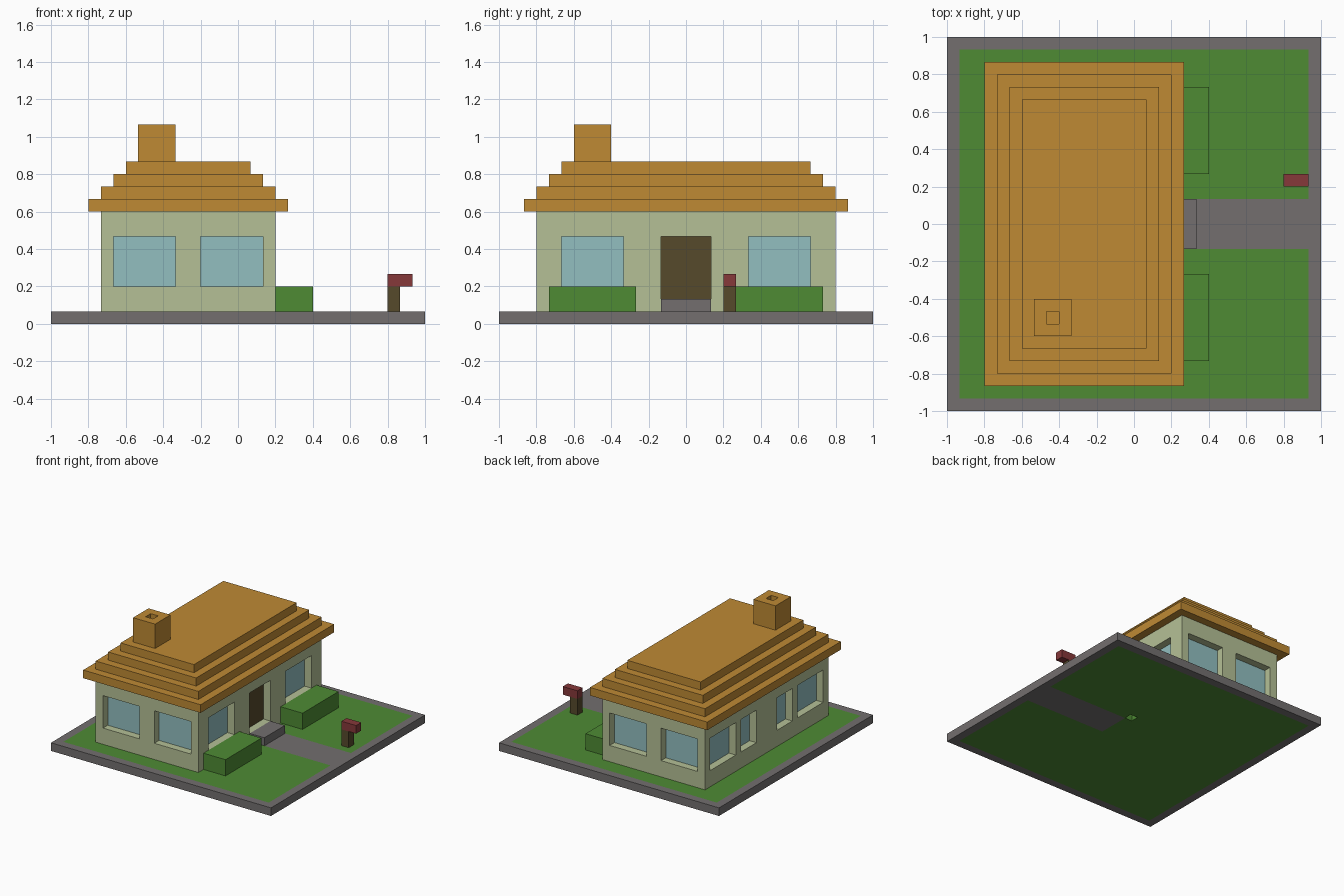
import bpy
import bmesh
from mathutils import Vector

U = 1 / 15  # one building block

old = bpy.data.objects.get("Cube")
if old:
    bpy.data.objects.remove(old, do_unlink=True)


def material(name, rgb):
    linear = [((c / 255 + 0.055) / 1.055) ** 2.4 for c in rgb] + [1]
    mat = bpy.data.materials.new(name)
    mat.use_nodes = True
    mat.diffuse_color = linear
    bsdf = mat.node_tree.nodes["Principled BSDF"]
    bsdf.inputs["Base Color"].default_value = linear
    bsdf.inputs["Roughness"].default_value = 0.9
    return mat


TAN = material("roof tan", (191, 138, 52))
SAGE = material("wall sage", (181, 192, 150))
GLASS = material("window blue", (146, 191, 192))
GREY = material("paving grey", (115, 111, 111))
GREEN = material("grass green", (78, 139, 52))
BROWN = material("wood brown", (86, 74, 43))
RED = material("mailbox red", (134, 56, 58))


def boxes(name, mat, *spans):
    """One object from boxes given as (x0, x1, y0, y1, z0, z1) in blocks."""
    bm = bmesh.new()
    for x0, x1, y0, y1, z0, z1 in spans:
        low, high = Vector((x0, y0, z0)) * U, Vector((x1, y1, z1)) * U
        for v in bmesh.ops.create_cube(bm, size=1)["verts"]:
            v.co = (low + high) / 2 + v.co * (high - low)
    mesh = bpy.data.meshes.new(name)
    bm.to_mesh(mesh)
    bm.free()
    mesh.materials.append(mat)
    obj = bpy.data.objects.new(name, mesh)
    bpy.context.collection.objects.link(obj)
    return obj


def carve(obj, mat, spans):
    """Cut the boxes out of an object, then drop the cutter."""
    cutter = boxes("cutter", mat, *spans)
    cutter.hide_render = True
    mod = obj.modifiers.new("carve", "BOOLEAN")
    mod.operation = "DIFFERENCE"
    mod.solver = "EXACT"
    mod.object = cutter
    bpy.context.view_layer.objects.active = obj
    bpy.ops.object.modifier_apply(modifier=mod.name)
    bpy.data.objects.remove(cutter, do_unlink=True)


# Ground: paved border and path, with lawn fitted flush between
boxes("border", GREY,
      (-15, 15, -15, -14, 0, 1), (-15, 15, 14, 15, 0, 1),
      (-15, -14, -14, 14, 0, 1), (14, 15, -14, 14, 0, 1))
boxes("path", GREY, (3, 14, -2, 2, 0, 1))
boxes("lawn", GREEN,
      (-14, 2, -14, 14, 0, 1),
      (2, 3, -14, 2, 0, 1), (2, 3, 3, 14, 0, 1),
      (3, 14, -14, -2, 0, 1), (3, 14, 2, 14, 0, 1))

# House walls
X0, X1, Y = -11, 3, 12
walls = boxes("walls", SAGE, (X0, X1, -Y, Y, 1, 9))


def opening(side, a, b, z0, z1, near, far):
    """Box in a wall, from depth near to depth far behind its face."""
    if side == "front":
        return (a, b, -Y + near, -Y + far, z0, z1)
    if side == "back":
        return (a, b, Y - far, Y - near, z0, z1)
    if side == "left":
        return (X1 - far, X1 - near, a, b, z0, z1)
    return (X0 + near, X0 + far, a, b, z0, z1)


windows = [(s, a, a + 5, 3, 7) for s in ("front", "back") for a in (-10, -3)]
for a, b, side in ((5, 10, "left"), (6, 11, "right"), (2, 5, "right")):
    windows += [(side, a, b, 3, 7), (side, -b, -a, 3, 7)]
door = ("left", -2, 2, 2, 7)

# Recesses, then thin panes and door at their backs
carve(walls, SAGE, [opening(*w, -0.5, 1) for w in windows + [door]])
boxes("window_panes", GLASS, *[opening(*w, 0.93, 1) for w in windows])
boxes("door", BROWN, opening(*door, 0.93, 1))
boxes("door_step", GREY, (3, 5, -2, 2, 1, 2))

# Stepped roof
for i in range(4):
    boxes(f"roof_tier_{i + 1}", TAN,
          (-12 + i, 4 - i, -13 + i, 13 - i, 9 + i, 10 + i))

# Chimney with flue
chimney = boxes("chimney", TAN, (-8, -5, -9, -6, 13, 16))
carve(chimney, TAN, [(-7, -6, -8, -7, 13.02, 17)])

# Garden
boxes("hedge_front", GREEN, (3, 6, -11, -4, 1, 3))
boxes("hedge_back", GREEN, (3, 6, 4, 11, 1, 3))
boxes("mailbox_post", BROWN, (12, 13, 3, 4, 1, 3))
boxes("mailbox", RED, (12, 14, 3, 4, 3, 4))
